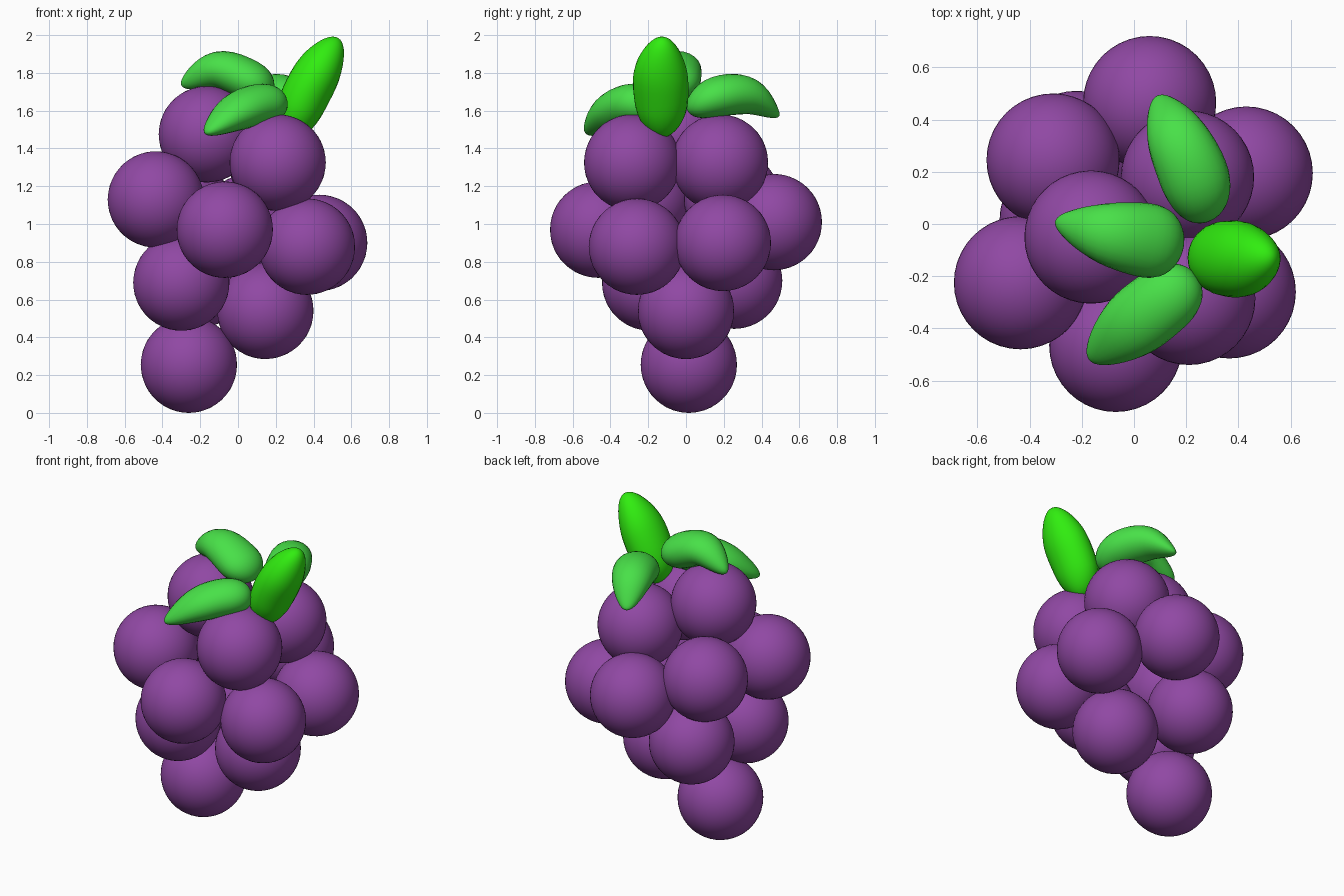
import bpy, bmesh
from math import cos, sin, pi
from mathutils import Vector

if "Cube" in bpy.data.objects:
    bpy.data.objects.remove(bpy.data.objects["Cube"])


def material(name, color):
    m = bpy.data.materials.new(name)
    m.diffuse_color = (*color, 1)
    m.use_nodes = True
    m.node_tree.nodes["Principled BSDF"].inputs["Base Color"].default_value = m.diffuse_color
    return m


purple = material("grape_purple", (0.28, 0.065, 0.37))
green = material("leaf_green", (0.065, 0.75, 0.065))
bright = material("stem_green", (0.03, 0.85, 0.005))


def finish(name, bm, mat):
    bmesh.ops.recalc_face_normals(bm, faces=bm.faces)
    for f in bm.faces:
        f.smooth = True
    me = bpy.data.meshes.new(name)
    bm.to_mesh(me)
    bm.free()
    me.materials.append(mat)
    ob = bpy.data.objects.new(name, me)
    bpy.context.collection.objects.link(ob)
    return ob


def grape(name, center, r=0.255):
    bm = bmesh.new()
    bmesh.ops.create_icosphere(bm, subdivisions=4, radius=r)
    finish(name, bm, purple).location = center


def sample(rows, t):
    """Catmull-Rom interpolation of rows at t in 0..1."""
    n = len(rows) - 1
    i = min(int(t * n), n - 1)
    u = t * n - i
    p1, p2 = Vector(rows[i]), Vector(rows[i + 1])
    p0 = Vector(rows[i - 1]) if i > 0 else 2 * p1 - p2
    p3 = Vector(rows[i + 2]) if i + 2 <= n else 2 * p2 - p1
    return 0.5 * (2 * p1 + (p2 - p0) * u + (2 * p0 - 5 * p1 + 4 * p2 - p3) * u * u
                  + (3 * p1 - p0 - 3 * p2 + p3) * u ** 3)


def pod(name, rows, mat, rings=26, sides=24):
    """Plump leaf lofted along rows of (x, y, z, half width, half thickness)."""
    path = [r[:3] for r in rows]
    size = [(r[3], r[4], 0) for r in rows]
    bm = bmesh.new()
    loops = []
    for k in range(1, rings):
        t = (1 - cos(pi * k / rings)) / 2
        c, s = sample(path, t), sample(size, t)
        tan = (sample(path, min(t + .02, 1)) - sample(path, max(t - .02, 0))).normalized()
        side = tan.cross(Vector((0, 0, 1))).normalized()
        up = side.cross(tan)
        e = (1 - abs(2 * t - 1) ** 3) ** 0.5      # rounded ends
        loops.append([bm.verts.new(c + side * (cos(a) * s.x * e) + up * (sin(a) * s.y * e))
                      for a in (2 * pi * j / sides for j in range(sides))])
    for a, b in zip(loops, loops[1:]):
        for j in range(sides):
            q = (j + 1) % sides
            bm.faces.new((a[j], a[q], b[q], b[j]))
    for loop, end in ((loops[0], path[0]), (loops[-1], path[-1])):
        v = bm.verts.new(end)
        for j in range(sides):
            bm.faces.new((loop[j], loop[(j + 1) % sides], v))
    finish(name, bm, mat)


# Grapes, from the bottom up
grapes = [
    (-0.26, 0.015, 0.255), (0.145, 0.0, 0.54), (-0.30, -0.19, 0.69), (-0.22, 0.255, 0.70),
    (0.365, -0.26, 0.88), (0.43, 0.195, 0.90), (-0.07, -0.465, 0.97), (0.06, 0.465, 1.01),
    (-0.435, -0.225, 1.13), (-0.31, 0.245, 1.13), (0.21, -0.285, 1.325), (0.205, 0.18, 1.325),
    (-0.165, -0.05, 1.475)]
for i, c in enumerate(grapes):
    grape(f"grape_{i + 1}", c)

# Upright stem
pod("stem", [(0.28, -0.13, 1.46, .11, .11), (0.33, -0.13, 1.62, .14, .125),
             (0.42, -0.135, 1.80, .145, .125), (0.53, -0.125, 1.985, .11, .10)], bright)

# Three drooping leaves
pod("leaf_front", [(0.24, -0.20, 1.61, .12, .11), (0.13, -0.28, 1.635, .13, .11),
                   (-0.01, -0.39, 1.59, .13, .10), (-0.17, -0.52, 1.48, .09, .06)], green)
pod("leaf_back", [(0.27, 0.01, 1.60, .13, .10), (0.235, 0.17, 1.675, .135, .11),
                  (0.165, 0.33, 1.675, .12, .10), (0.09, 0.49, 1.57, .08, .05)], green)
pod("leaf_left", [(0.18, -0.085, 1.69, .14, .10), (0.06, -0.065, 1.76, .145, .11),
                  (-0.11, -0.035, 1.815, .12, .10), (-0.30, 0.01, 1.735, .07, .07)], green)
